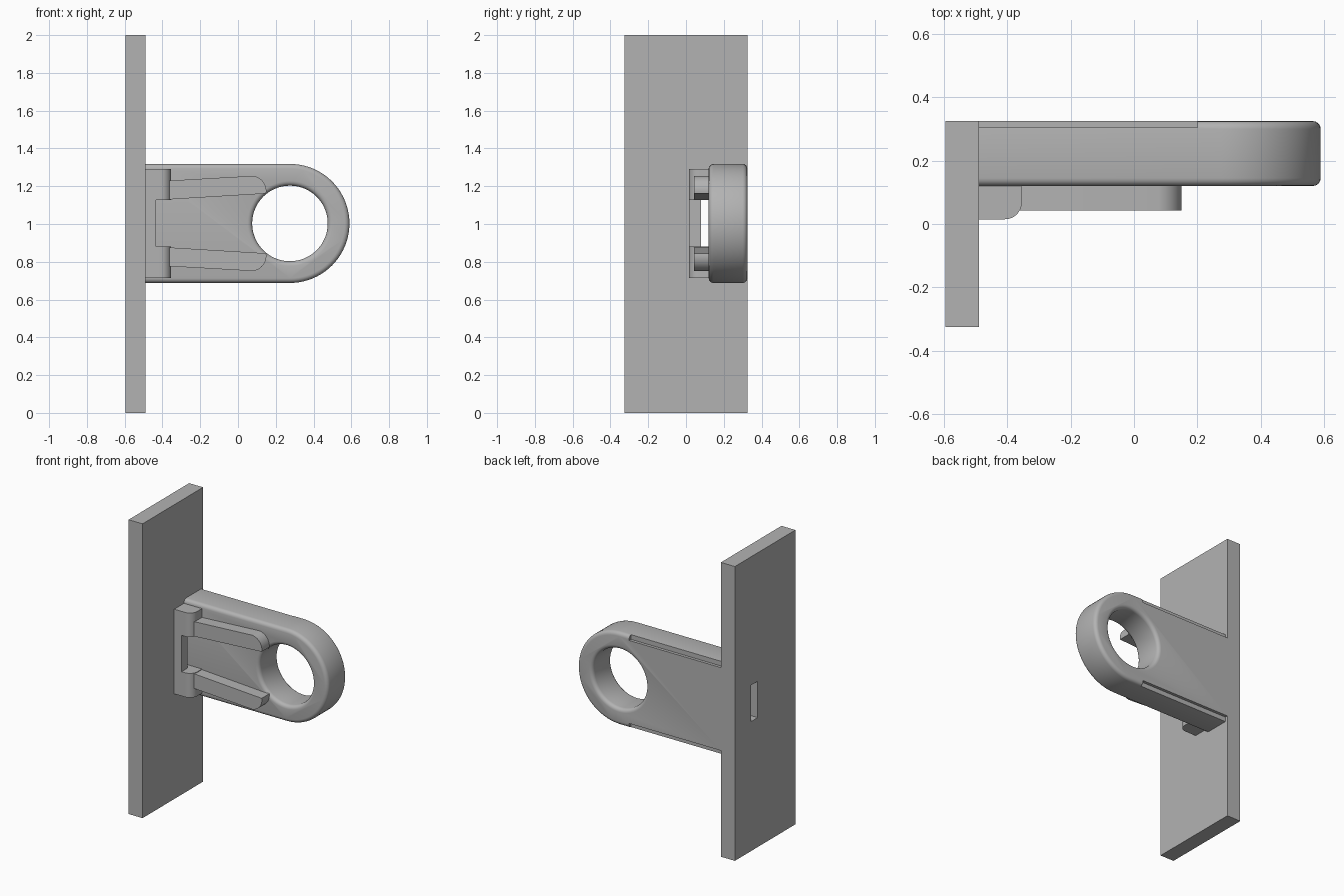
import bpy
import bmesh
from math import cos, sin, pi, radians

if "Cube" in bpy.data.objects:
    bpy.data.objects.remove(bpy.data.objects["Cube"], do_unlink=True)

grey = bpy.data.materials.new("plain grey")
grey.use_nodes = True
grey.diffuse_color = (0.45, 0.45, 0.45, 1)
grey.node_tree.nodes["Principled BSDF"].inputs["Base Color"].default_value = (0.45, 0.45, 0.45, 1)

MID = 1.003                 # height of the arm's centre line
RING_X, RING_R, HOLE_R = 0.275, 0.315, 0.2
PLATE_X = -0.49             # face of the plate that carries the arm
ARM_Y = (0.12, 0.325)


def arc(cx, cy, r, start, end, n):
    """Points along an arc, angles in degrees."""
    angles = [radians(start + (end - start) * i / n) for i in range(n + 1)]
    return [(cx + r * cos(a), cy + r * sin(a)) for a in angles]


def prism(name, outline, low, high, axis):
    """Extrude an outline: (x, z) along y, or (x, y) along z."""
    bm = bmesh.new()
    place = (lambda p: (p[0], low, p[1])) if axis == "y" else (lambda p: (p[0], p[1], low))
    face = bm.faces.new([bm.verts.new(place(p)) for p in outline])
    moved = bmesh.ops.extrude_face_region(bm, geom=[face])["geom"]
    step = (0, high - low, 0) if axis == "y" else (0, 0, high - low)
    bmesh.ops.translate(bm, vec=step, verts=[v for v in moved if isinstance(v, bmesh.types.BMVert)])
    bmesh.ops.recalc_face_normals(bm, faces=bm.faces)
    mesh = bpy.data.meshes.new(name)
    bm.to_mesh(mesh)
    bm.free()
    mesh.materials.append(grey)
    obj = bpy.data.objects.new(name, mesh)
    bpy.context.collection.objects.link(obj)
    return obj


def box(name, x, y, z):
    return prism(name, [(x[0], y[0]), (x[1], y[0]), (x[1], y[1]), (x[0], y[1])], z[0], z[1], "z")


def activate(obj):
    bpy.ops.object.select_all(action="DESELECT")
    obj.select_set(True)
    bpy.context.view_layer.objects.active = obj


def cut(obj, cutter):
    """Subtract the cutter for good and remove it."""
    activate(obj)
    mod = obj.modifiers.new("cut", "BOOLEAN")
    mod.operation, mod.solver, mod.object = "DIFFERENCE", "EXACT", cutter
    bpy.ops.object.modifier_apply(modifier=mod.name)
    bpy.data.objects.remove(cutter, do_unlink=True)


def hole_cutter():
    return prism("hole_cutter", arc(RING_X, MID, HOLE_R, 0, 355, 71), -0.5, 0.6, "y")


def smooth(obj):
    activate(obj)
    bpy.ops.object.shade_smooth_by_angle(angle=radians(30))


# Mounting plate with its through slot
plate = box("mounting_plate", (-0.595, PLATE_X), (-0.325, 0.325), (0, 2))
cut(plate, box("slot_cutter", (-0.7, -0.4), (0.08, 0.15), (0.88, 1.127)))

# Arm ending in a ring, with rounded rims
outline = arc(RING_X, MID, RING_R, -90, 90, 40)
outline += [(-0.7, MID + RING_R), (-0.7, MID - RING_R)]
arm = prism("ring_arm", outline, *ARM_Y, "y")
cut(arm, hole_cutter())
bevel = arm.modifiers.new("rounded rims", "BEVEL")
bevel.width, bevel.segments, bevel.limit_method = 0.025, 4, "ANGLE"
bevel.angle_limit = radians(40)
activate(arm)
bpy.ops.object.modifier_apply(modifier=bevel.name)
cut(arm, box("end_cutter", (-1, PLATE_X), (-1, 1), (0, 2)))

# Shallow steps along the back edges of the arm
for side in (-1, 1):
    z = sorted((MID + side * 0.282, MID + side * 0.4))
    cut(arm, box("step_cutter", (-0.6, 0.2), (0.305, 0.4), z))
smooth(arm)

# Clip block with a rounded front corner and an open middle
profile = [(PLATE_X, 0.12), (PLATE_X, 0.015)]
profile += arc(-0.407, 0.067, 0.052, -90, 0, 8) + [(-0.355, 0.12)]
clip = prism("clip_block", profile, 0.715, 1.29, "z")
cut(clip, box("notch_cutter", (-0.435, -0.2), (-0.1, 0.2), (0.88, 1.127)))
cut(clip, box("gap_cutter", (-0.6, -0.2), (0.08, 0.2), (0.88, 1.127)))
smooth(clip)

# Pair of flared prongs lying on the arm
for side, name in ((1, "upper_prong"), (-1, "lower_prong")):
    tip = arc(0.07, 0.172, 0.08, 85, -10, 12)
    points = [(-0.43, 0.123), (-0.43, 0.223)] + tip
    prong = prism(name, [(x, MID + side * h) for x, h in points], 0.042, 0.125, "y")
    cut(prong, hole_cutter())
    smooth(prong)
    # Keep the root of the prong behind the clip's front face
    cut(prong, box("root_cutter", (-0.6, -0.4), (-0.1, 0.2), (0, 2)))
